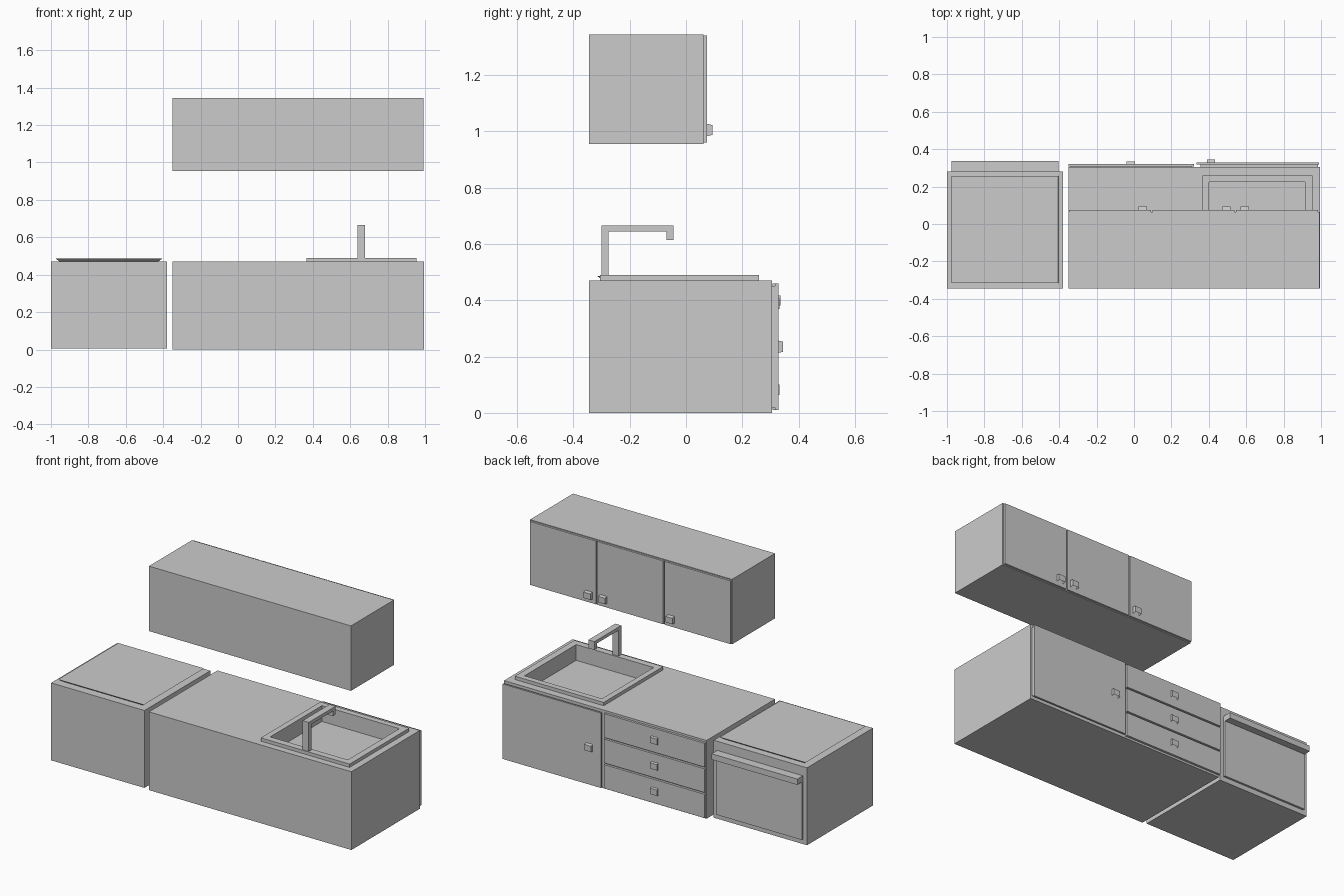
import bpy, bmesh
from mathutils import Vector

if "Cube" in bpy.data.objects:
    bpy.data.objects.remove(bpy.data.objects["Cube"])


def make(name, bm):
    bmesh.ops.recalc_face_normals(bm, faces=bm.faces[:])
    me = bpy.data.meshes.new(name)
    bm.to_mesh(me)
    bm.free()
    ob = bpy.data.objects.new(name, me)
    bpy.context.collection.objects.link(ob)
    return ob


def box_bm(x, y, z):
    bm = bmesh.new()
    bmesh.ops.create_cube(bm, size=1)
    for v in bm.verts:
        v.co = Vector([r[0] if c < 0 else r[1] for c, r in zip(v.co, (x, y, z))])
    return bm


def box(name, x, y, z):
    return make(name, box_bm(x, y, z))


def handle(name, x, y, z, depth=0.02):
    # tapered grip with a finger recess underneath
    h = 0.022
    bm = box_bm((x - h, x + h), (y, y + depth), (z - h, z + h))
    for v in bm.verts:
        if v.co.y > y + depth / 2:
            v.co.z = z + (v.co.z - z) * 0.8
    bm.faces.ensure_lookup_table()
    bm.normal_update()
    low = min(bm.faces, key=lambda f: f.calc_center_median().z)
    bmesh.ops.inset_region(bm, faces=[low], thickness=0.004)
    bmesh.ops.translate(bm, verts=low.verts[:], vec=(0, 0, 0.028))
    return make(name, bm)


def cut(ob, cutter):
    m = ob.modifiers.new("basin", 'BOOLEAN')
    m.operation, m.object, m.solver = 'DIFFERENCE', cutter, 'EXACT'


# Base cabinet and sink rim with a basin cut through both
basin = box("basin_cutter", (0.40, 0.915), (-0.265, 0.225), (0.395, 0.6))
basin.hide_render = True
basin.hide_viewport = False
basin.display_type = 'WIRE'
cut(box("base_cabinet", (-0.35, 0.995), (-0.345, 0.305), (0, 0.47)), basin)
cut(box("sink_rim", (0.365, 0.955), (-0.305, 0.26), (0.465, 0.49)), basin)

# Faucet: side profile extruded across x
prof = [(-0.30, 0.485), (-0.30, 0.665), (-0.045, 0.665), (-0.045, 0.615),
        (-0.07, 0.615), (-0.07, 0.645), (-0.275, 0.645), (-0.275, 0.485)]
bm = bmesh.new()
f = bm.faces.new([bm.verts.new((0.64, y, z)) for y, z in prof])
ext = bmesh.ops.extrude_face_region(bm, geom=[f])
bmesh.ops.translate(bm, vec=(0.04, 0, 0),
                    verts=[g for g in ext["geom"] if isinstance(g, bmesh.types.BMVert)])
make("faucet", bm)

# Sink door: inset backing and front panel
box("sink_door_backing", (0.355, 0.985), (0.30, 0.32), (0.02, 0.45))
box("sink_door", (0.335, 0.988), (0.317, 0.328), (0.01, 0.46))
handle("sink_door_handle", 0.412, 0.327, 0.235, 0.018)

# Three drawers
for i in range(3):
    z = 0.01 + i * 0.153
    box(f"drawer_{i + 1}", (-0.35, 0.32), (0.308, 0.322), (z, z + 0.143))
    box(f"drawer_backing_{i + 1}", (-0.34, 0.31), (0.30, 0.31), (z + 0.01, z + 0.133))
    handle(f"drawer_handle_{i + 1}", -0.017, 0.321, z + 0.072, 0.012)

# Wall cabinet with three doors
box("wall_cabinet", (-0.35, 0.992), (-0.345, 0.063), (0.955, 1.345))
for i, hx in enumerate((0.047, 0.495, 0.592)):
    x = -0.35 + i * 0.447
    box(f"wall_door_{i + 1}", (x + 0.002, x + 0.441), (0.060, 0.075), (0.96, 1.34))
    handle(f"wall_door_handle_{i + 1}", hx, 0.074, 1.005, 0.02)

# Stove: body, hob plate widening upward, oven door and handle bar
box("stove_body", (-1.0, -0.38), (-0.345, 0.28), (0.005, 0.47))
bm = box_bm((-0.975, -0.405), (-0.315, 0.257), (0.468, 0.486))
for v in bm.verts:
    if v.co.z < 0.475:
        v.co.x = -0.69 + (v.co.x + 0.69) * 0.915
        v.co.y = -0.029 + (v.co.y + 0.029) * 0.915
make("hob_plate", bm)
box("oven_door", (-0.975, -0.405), (0.275, 0.293), (0.035, 0.415))
box("oven_handle", (-0.975, -0.405), (0.285, 0.336), (0.382, 0.417))
